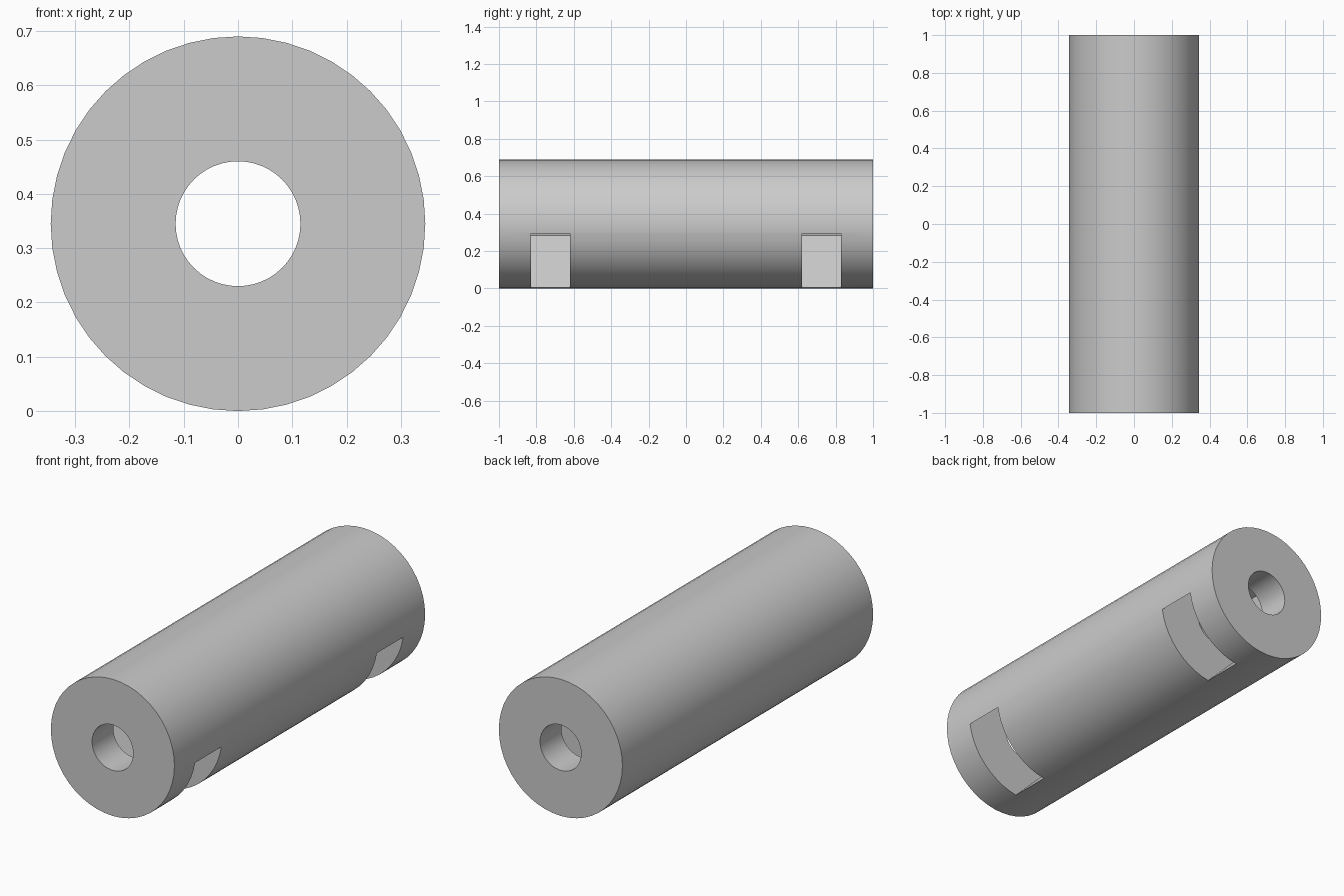
import bpy, bmesh
from math import radians, sqrt
from mathutils import Vector

RADIUS, BORE, LENGTH = 0.345, 0.115, 2.0
HALF_FLAT = 0.205                      # half the width of each nut slot
SLOT_START, SLOT_END = 0.62, 0.83      # distance of slot walls from the middle

if "Cube" in bpy.data.objects:
    bpy.data.objects.remove(bpy.data.objects["Cube"])

grey = bpy.data.materials.new("plain grey")
grey.use_nodes = True
colour = (0.6, 0.6, 0.6, 1)
grey.diffuse_color = colour
grey.node_tree.nodes["Principled BSDF"].inputs["Base Color"].default_value = colour


def rod(name, radius, length):
    """Cylinder lying along y at the tube's axis."""
    bpy.ops.mesh.primitive_cylinder_add(vertices=48, radius=radius, depth=length,
                                        location=(0, 0, RADIUS),
                                        rotation=(radians(90), 0, 0))
    obj = bpy.context.object
    obj.name = name
    obj.data.materials.append(grey)
    return obj


def nut_slot(name, y0, y1):
    """Hex-ended pocket open towards the lower left side."""
    corner = HALF_FLAT / sqrt(3)
    profile = [(-2 * corner, 0), (-corner, HALF_FLAT), (0.5, HALF_FLAT),
               (0.5, -HALF_FLAT), (-corner, -HALF_FLAT)]
    out = Vector((1, 0, -1)).normalized()
    across = Vector((1, 0, 1)).normalized()
    bm = bmesh.new()
    face = bm.faces.new([bm.verts.new(out * a + across * p + Vector((0, y0, RADIUS)))
                         for a, p in profile])
    ext = bmesh.ops.extrude_face_region(bm, geom=[face])["geom"]
    bmesh.ops.translate(bm, vec=(0, y1 - y0, 0),
                        verts=[v for v in ext if isinstance(v, bmesh.types.BMVert)])
    bmesh.ops.recalc_face_normals(bm, faces=bm.faces)
    mesh = bpy.data.meshes.new(name)
    bm.to_mesh(mesh)
    bm.free()
    mesh.materials.append(grey)
    obj = bpy.data.objects.new(name, mesh)
    bpy.context.collection.objects.link(obj)
    return obj


# Main body
tube = rod("spacer_tube", RADIUS, LENGTH)

# Through bore and a nut slot near each end
cutters = [rod("bore_cutter", BORE, LENGTH + 0.2),
           nut_slot("front_slot_cutter", -SLOT_END, -SLOT_START),
           nut_slot("back_slot_cutter", SLOT_START, SLOT_END)]

bpy.ops.object.select_all(action="DESELECT")
tube.select_set(True)
bpy.context.view_layer.objects.active = tube
for cutter in cutters:
    cutter.hide_render = True
    mod = tube.modifiers.new(cutter.name, "BOOLEAN")
    mod.operation = "DIFFERENCE"
    mod.solver = "EXACT"
    mod.object = cutter
    bpy.ops.object.modifier_apply(modifier=mod.name)
    bpy.data.objects.remove(cutter)

bpy.ops.object.shade_smooth_by_angle(angle=radians(30))
